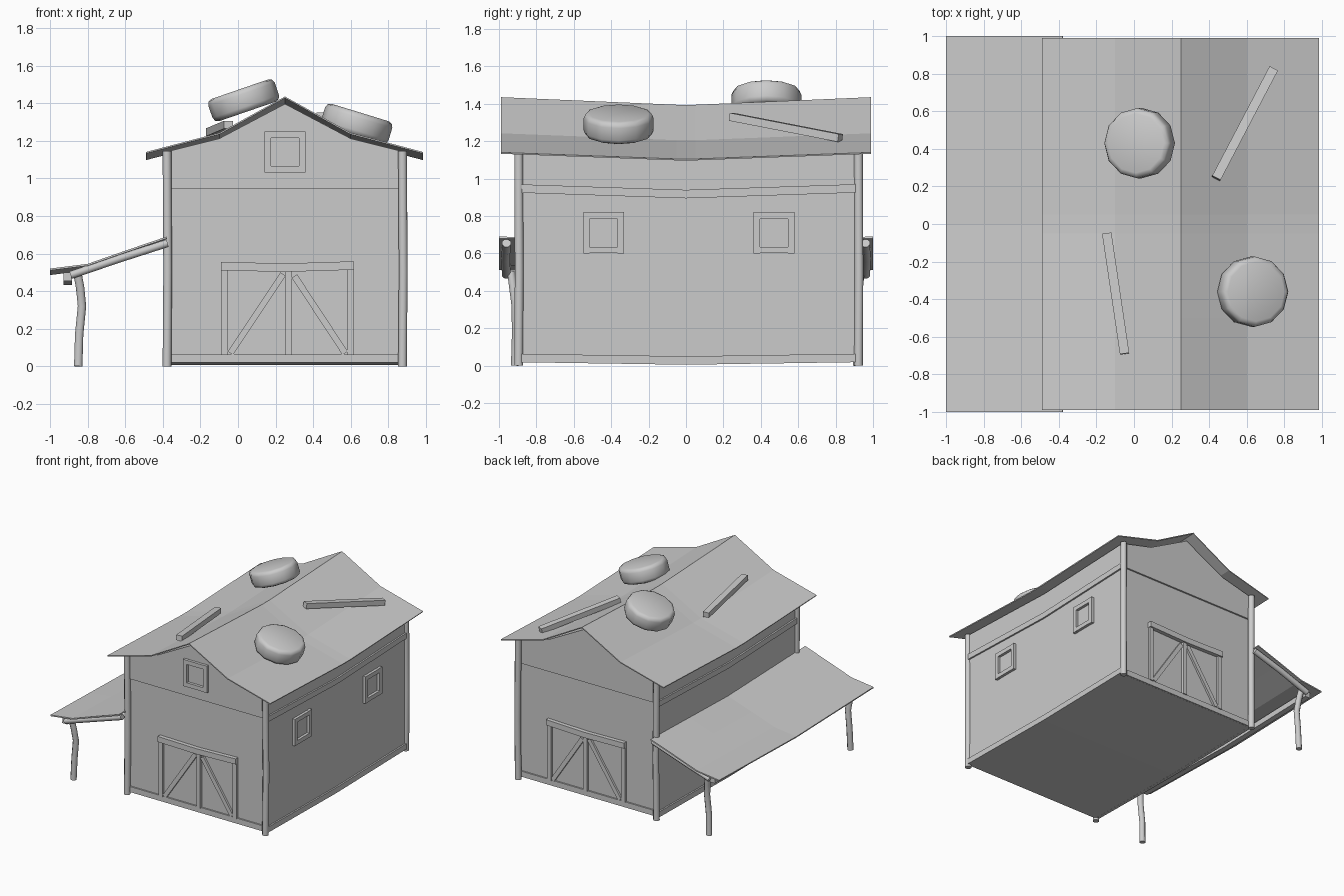
import bpy, bmesh, math
from mathutils import Vector, Matrix

if "Cube" in bpy.data.objects:
    bpy.data.objects.remove(bpy.data.objects["Cube"])

RIDGE_X = 0.25


def sag(y, z):
    # the old barn droops towards its middle
    return z - (0.014 + 0.02 * z) * (1 - min(1, abs(y) / 0.99))


def finish(name, bm, smooth=False):
    bmesh.ops.recalc_face_normals(bm, faces=bm.faces)
    me = bpy.data.meshes.new(name)
    bm.to_mesh(me)
    bm.free()
    ob = bpy.data.objects.new(name, me)
    bpy.context.collection.objects.link(ob)
    if smooth:
        bpy.ops.object.select_all(action='DESELECT')
        ob.select_set(True)
        bpy.context.view_layer.objects.active = ob
        bpy.ops.object.shade_smooth_by_angle(angle=math.radians(50))
    return ob


def bridge(bm, rings, closed=True, caps=True):
    n = len(rings[0])
    for a, b in zip(rings, rings[1:]):
        for i in range(n if closed else n - 1):
            j = (i + 1) % n
            bm.faces.new((a[i], a[j], b[j], b[i]))
    if caps:
        bm.faces.new(rings[0])
        bm.faces.new(rings[-1])


def loft(name, profile, ys):
    # closed x-z profile carried along y with the droop
    bm = bmesh.new()
    bridge(bm, [[bm.verts.new((x, y, sag(y, z))) for x, z in profile] for y in ys])
    return finish(name, bm)


def sheet(name, profile, ys, thick):
    bm = bmesh.new()
    bridge(bm, [[bm.verts.new((x, y, sag(y, z))) for x, z in profile] for y in ys],
           closed=False, caps=False)
    ob = finish(name, bm)
    if ob.data.polygons[0].normal.z < 0:
        ob.data.flip_normals()
    mod = ob.modifiers.new("thickness", 'SOLIDIFY')
    mod.thickness = thick
    mod.offset = -1
    return ob


def sweep(name, pts, w, h, sides=4):
    # beam (4 sides) or round log following a path
    pts = [Vector(p) for p in pts]
    bm = bmesh.new()
    rings = []
    for i, p in enumerate(pts):
        d = (pts[min(i + 1, len(pts) - 1)] - pts[max(i - 1, 0)]).normalized()
        side = d.cross(Vector((0, 0, 1))) if abs(d.z) < 0.9 else d.cross(Vector((0, 1, 0)))
        side.normalize()
        up = side.cross(d)
        ring = []
        for k in range(sides):
            a = 2 * math.pi * (k + 0.5) / sides
            s = math.sqrt(2) if sides == 4 else 1
            ring.append(bm.verts.new(p + side * math.cos(a) * s * w / 2 + up * math.sin(a) * s * h / 2))
        rings.append(ring)
    bridge(bm, rings)
    return finish(name, bm, sides > 4)


# walls and the slightly wider gable storey above
top = [(0.88, 1.145), (0.60, 1.215), (RIDGE_X, 1.40), (-0.10, 1.215), (-0.38, 1.145)]
loft("barn_walls", [(-0.38, 0.02), (0.88, 0.02)] + top, [-0.88, 0, 0.90])
loft("upper_storey", [(-0.38, 0.95), (0.88, 0.95)] + top, [-0.893, 0, 0.913])

# main roof
sheet("main_roof", [(-0.49, 1.14), (-0.10, 1.242), (RIDGE_X, 1.435), (0.60, 1.242), (0.985, 1.14)],
      [-0.99, -0.5, -0.05, 0.05, 0.5, 0.99], 0.008)

# corner posts
for sx, x in (("left", -0.378), ("right", 0.875)):
    for sy, y in (("front", -0.895), ("back", 0.922)):
        sweep(f"{sy}_{sx}_post", [(x, y, 0), (x + 0.004, y + 0.003, 0.5), (x, y, 1.145)], 0.05, 0.05, 8)

# sills and side rails
for side, x in (("left", -0.381), ("right", 0.881)):
    for part, z in (("sill", 0.042), ("rail", 0.95)):
        sweep(f"{side}_{part}", [(x, y, sag(y, z)) for y in (-0.89, 0, 0.91)], 0.024, 0.045)
for side, y in (("front", -0.88), ("back", 0.90)):
    sweep(f"{side}_sill", [(-0.37, y, 0.042), (0.87, y, 0.042)], 0.024, 0.045)

# barn doors with cross braces, front and back
for side, y in (("front", -0.885), ("back", 0.905)):
    for part, x in (("left", -0.072), ("middle", 0.27), ("right", 0.597)):
        sweep(f"{side}_door_{part}_post", [(x, y, 0.06), (x, y, 0.53)], 0.036, 0.03)
    o = -0.008 if y < 0 else 0.008
    sweep(f"{side}_door_header", [(-0.09, y + o, 0.532), (0.26, y + o, 0.525), (0.617, y + o, 0.536)], 0.04, 0.045)
    sweep(f"{side}_door_brace_left", [(-0.04, y, 0.07), (0.24, y, 0.49)], 0.024, 0.034)
    sweep(f"{side}_door_brace_right", [(0.30, y, 0.48), (0.57, y, 0.07)], 0.024, 0.034)


def window(name, centre, u):
    # square frame in the plane of u and z
    c, u, v = Vector(centre), Vector(u), Vector((0, 0, 1))
    for s, part in ((-1, "a"), (1, "b")):
        sweep(f"{name}_upright_{part}", [c + u * s * 0.092 - v * 0.11, c + u * s * 0.092 + v * 0.11], *(
            (0.034, 0.036) if u.x else (0.036, 0.034)))
        sweep(f"{name}_crossbar_{part}", [c - u * 0.076 + v * s * 0.092, c + u * 0.076 + v * s * 0.092], 0.036, 0.034)


window("front_window", (RIDGE_X, -0.897, 1.14), (1, 0, 0))
window("side_window_front", (0.884, -0.44, 0.71), (0, 1, 0))
window("side_window_back", (0.884, 0.47, 0.71), (0, 1, 0))

# lean-to roof, rafters, edge beam and crooked legs
sheet("lean_to_roof", [(-0.38, 0.69), (-0.60, 0.615), (-0.80, 0.545), (-1.0, 0.52)],
      [-1.0, -0.5, 0, 0.5, 1.0], 0.01)
for side, s in (("front", -1), ("back", 1)):
    sweep(f"{side}_rafter", [(-0.375, s * 0.96, 0.655), (-0.63, s * 0.965, 0.573), (-0.89, s * 0.96, 0.485)],
          0.05, 0.045, 8)
    sweep(f"{side}_lean_to_leg", [(-0.85, s * 0.915, 0), (-0.845, s * 0.91, 0.17), (-0.83, s * 0.912, 0.32),
                                  (-0.84, s * 0.925, 0.42), (-0.855, s * 0.935, 0.50)], 0.048, 0.045, 8)
sweep("lean_to_beam", [(-0.905, y, sag(y, 0.478)) for y in (-0.95, 0, 0.95)], 0.045, 0.045)


# tyres lying on the roof
def tyre(name, loc, tilt):
    bm = bmesh.new()
    bmesh.ops.create_cone(bm, cap_ends=True, segments=12, radius1=0.187, radius2=0.187, depth=0.125)
    rim = [e for e in bm.edges if abs(e.verts[0].co.z - e.verts[1].co.z) < 1e-4]
    bmesh.ops.bevel(bm, geom=rim, offset=0.028, segments=2, profile=0.5, affect='EDGES')
    bm.transform(Matrix.Translation(loc) @ Matrix.Rotation(tilt, 4, 'Y'))
    finish(name, bm, True)


tyre("left_tyre", (0.03, 0.43, 1.415), math.radians(-19))
tyre("right_tyre", (0.632, -0.36, 1.29), math.radians(17))

# loose planks on the roof
sweep("right_plank", [(0.437, 0.243, 1.33), (0.742, 0.825, 1.217)], 0.05, 0.042)
sweep("left_plank", [(-0.145, -0.05, 1.245), (-0.05, -0.69, 1.285)], 0.05, 0.042)
